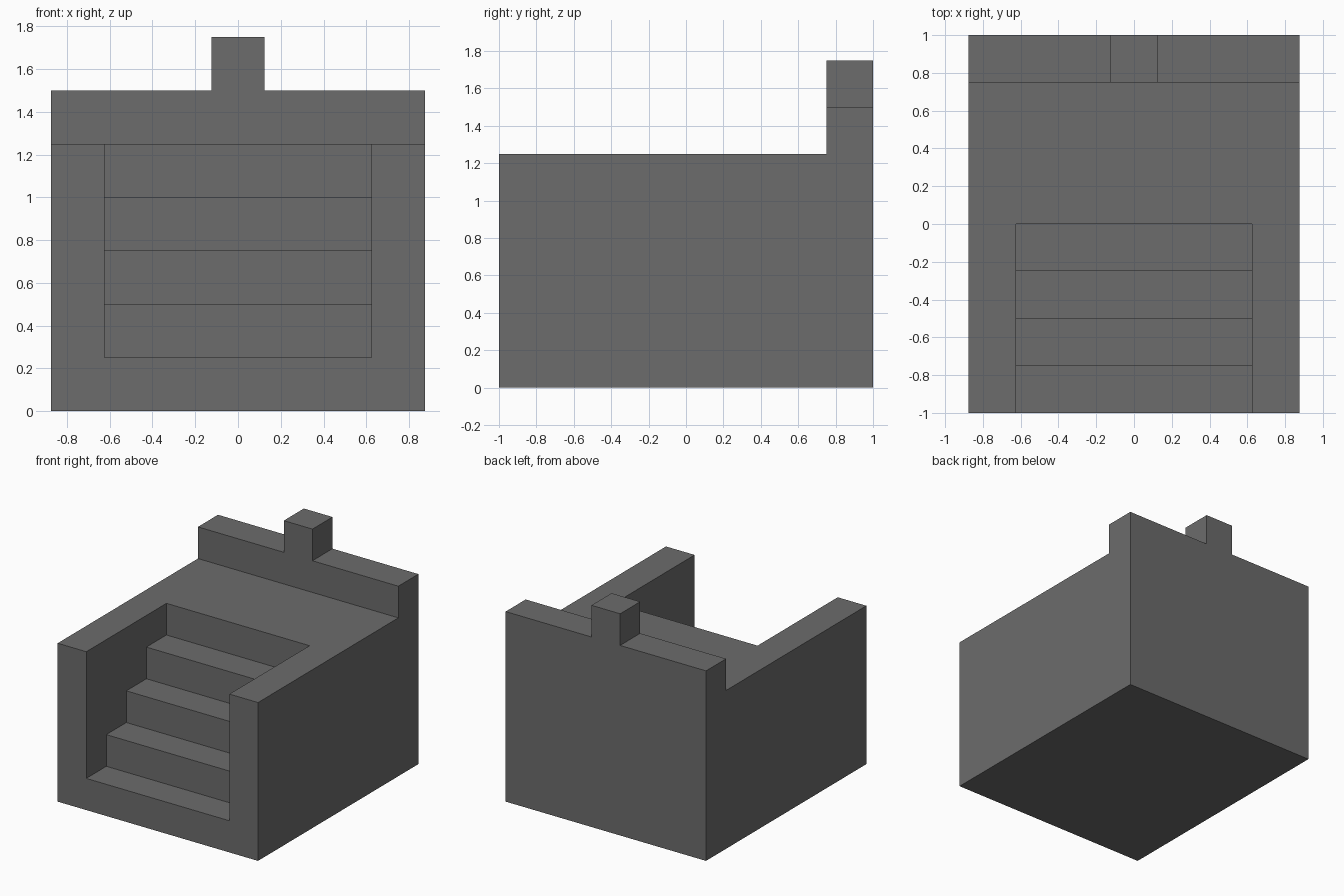
import bpy
import bmesh

cube = bpy.data.objects.get("Cube")
if cube:
    bpy.data.objects.remove(cube, do_unlink=True)

HALF_WIDTH = 0.875
STEP = 0.25

stone = bpy.data.materials.new("dark grey stone")
stone.use_nodes = True
grey = (0.15, 0.15, 0.15, 1)
stone.diffuse_color = grey
stone.node_tree.nodes["Principled BSDF"].inputs["Base Color"].default_value = grey


def extrude_profile(name, profile, x0, x1):
    """Solid made by sweeping a side (y, z) profile from x0 to x1."""
    bm = bmesh.new()
    face = bm.faces.new([bm.verts.new((x0, y, z)) for y, z in profile])
    swept = bmesh.ops.extrude_face_region(bm, geom=[face])["geom"]
    verts = [v for v in swept if isinstance(v, bmesh.types.BMVert)]
    bmesh.ops.translate(bm, verts=verts, vec=(x1 - x0, 0, 0))
    bmesh.ops.recalc_face_normals(bm, faces=bm.faces)
    mesh = bpy.data.meshes.new(name)
    bm.to_mesh(mesh)
    bm.free()
    mesh.materials.append(stone)
    obj = bpy.data.objects.new(name, mesh)
    bpy.context.collection.objects.link(obj)
    return obj


def cut(target, cutter):
    """Carve the cutter out of the target and discard it."""
    mod = target.modifiers.new(cutter.name, 'BOOLEAN')
    mod.operation = 'DIFFERENCE'
    mod.solver = 'EXACT'
    mod.object = cutter
    cutter.hide_render = True
    bpy.context.view_layer.objects.active = target
    bpy.ops.object.modifier_apply(modifier=mod.name)
    bpy.data.objects.remove(cutter, do_unlink=True)


# Platform block with a raised wall along the back
platform = extrude_profile(
    "stair_platform",
    [(-1, 0), (1, 0), (1, 1.75), (0.75, 1.75), (0.75, 1.25), (-1, 1.25)],
    -HALF_WIDTH, HALF_WIDTH)

# Stairwell: four treads rising towards the back
well = [(-1.1, 1.5), (-1.1, STEP)]
for i in range(4):
    y = -1 + STEP * (i + 1)
    well += [(y, STEP * (i + 1)), (y, STEP * (i + 2))]
well[-1] = (0, 1.5)
cut(platform, extrude_profile("stairwell_cutter", well, -0.625, 0.625))

# Lower the back wall on both sides, leaving the central post
notch = [(0.6, 1.5), (1.1, 1.5), (1.1, 1.9), (0.6, 1.9)]
for side in (-1, 1):
    cut(platform, extrude_profile("wall_notch_cutter", notch, side * 0.125, side))
